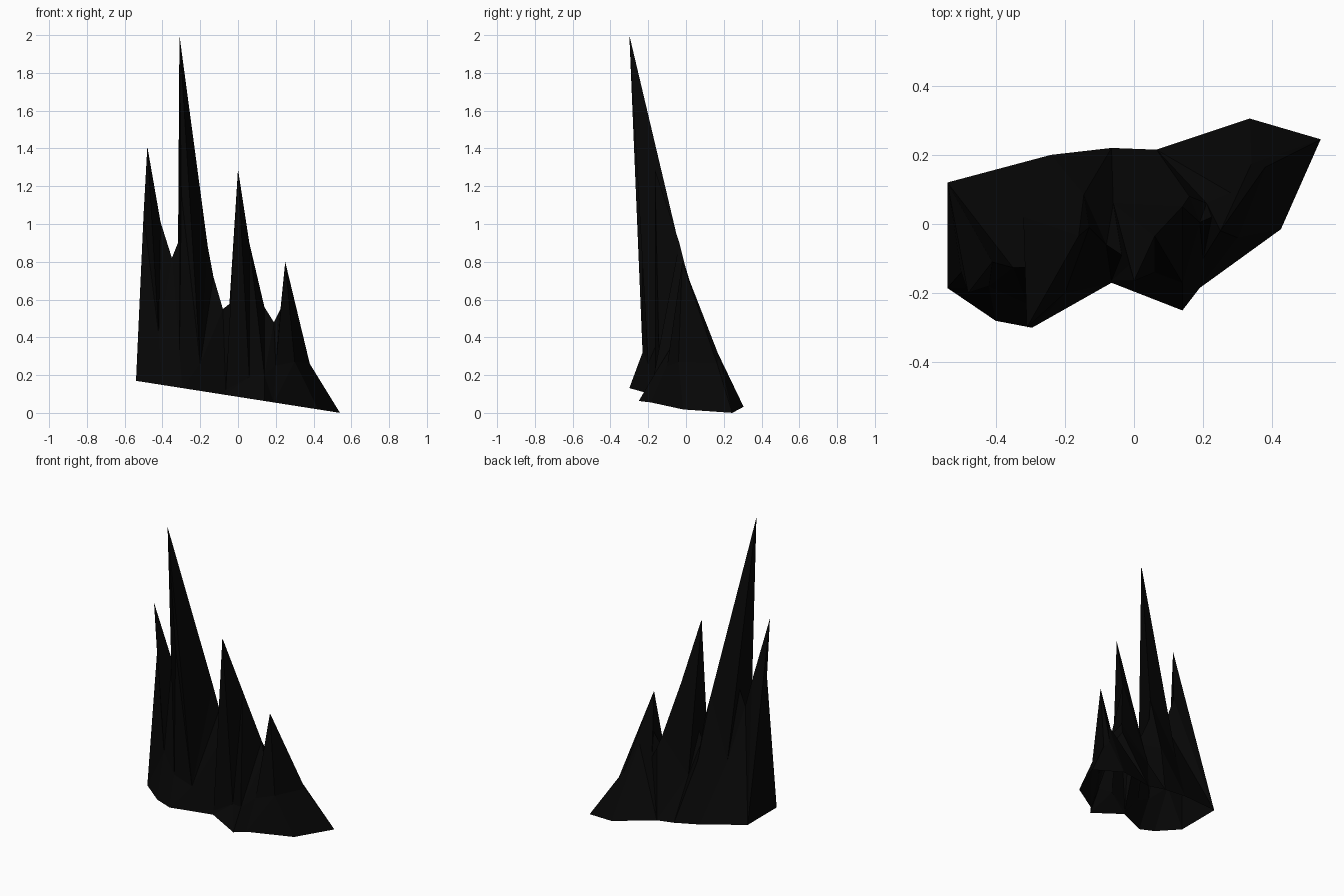
import bpy
import bmesh

cube = bpy.data.objects.get("Cube")
if cube:
    bpy.data.objects.remove(cube, do_unlink=True)

# Near-black stone
stone = bpy.data.materials.new("black_stone")
stone.use_nodes = True
stone_colour = (0.002, 0.002, 0.002, 1)
stone.diffuse_color = stone_colour
shader = next(n for n in stone.node_tree.nodes if n.type == 'BSDF_PRINCIPLED')
shader.inputs["Base Color"].default_value = stone_colour


def ground(*outline):
    """Place outline points on the sloping foot of the rock."""
    return [(x, y, 0.085 - 0.157 * x) for x, y in outline]


def facet_strip(bm, lower, upper):
    """Fill between two rows of points with triangles, working along x."""
    a = [bm.verts.new(p) for p in lower]
    b = [bm.verts.new(p) for p in upper]
    i = j = 0
    while i < len(a) - 1 or j < len(b) - 1:
        if j == len(b) - 1 or (i < len(a) - 1 and lower[i + 1][0] <= upper[j + 1][0]):
            bm.faces.new((a[i], a[i + 1], b[j]))
            i += 1
        else:
            bm.faces.new((a[i], b[j + 1], b[j]))
            j += 1


# Ends of the rock, where the rows meet
front_end, back_end, tail = ground((-0.54, -0.185), (-0.54, 0.12), (0.54, 0.245))

# Foot along the front
front_foot = [front_end, *ground((-0.4, -0.28), (-0.295, -0.3), (-0.065, -0.17),
                                 (0.14, -0.25), (0.19, -0.185), (0.425, -0.015)), tail]

# Ledge above the flared front foot
ledge_left = [(-0.42, -0.18, 0.42), (-0.31, -0.23, 0.32)]
ledge_right = [(-0.2, -0.2, 0.26), (-0.065, -0.165, 0.12),
               (0.06, -0.14, 0.19), (0.14, -0.17, 0.2), (0.2, -0.1, 0.25),
               (0.3, -0.04, 0.27), tail]
front_ledge = [front_end, *ledge_left, *ledge_right]

# Shoulders below the tips of the two highest spikes
outer_shoulder = (-0.5, -0.14, 1.05)
tall_shoulder = (-0.3, -0.23, 1.16)
shoulders = [front_end, outer_shoulder, *ledge_left, tall_shoulder, *ledge_right]

# Crest: four spikes with saddles between them
outer_spike = [outer_shoulder, (-0.48, -0.2, 1.41), (-0.41, -0.11, 1.01)]
outer_saddle = [(-0.35, -0.126, 0.82), (-0.31, -0.125, 0.92)]
tall_spike = [(-0.31, -0.3, 2), (-0.16, -0.035, 0.88), (-0.13, -0.01, 0.72)]
middle_saddle = [(-0.08, -0.06, 0.55), (-0.035, -0.09, 0.585)]
middle_spike = [(-0.015, -0.12, 0.86), (0, -0.165, 1.29),
                (0.06, -0.035, 0.9), (0.14, 0.05, 0.56)]
inner_saddle = [(0.19, 0.005, 0.48), (0.225, 0.02, 0.55)]
short_spike = [(0.25, -0.02, 0.8), (0.38, 0.165, 0.26)]
crest = [front_end, *outer_spike, *outer_saddle, *tall_spike, *middle_saddle,
         *middle_spike, *inner_saddle, *short_spike, tail]

# Ribs and hollows part way down the back
back_ribs = [back_end, (-0.32, 0.02, 0.5), (-0.145, 0.085, 0.48), (-0.06, 0.06, 0.35),
             (0.16, 0.08, 0.48), (0.21, 0.06, 0.4), (0.28, 0.09, 0.48),
             (0.34, 0.175, 0.3), tail]

# Foot along the back
back_foot = [back_end, *ground((-0.24, 0.2), (-0.065, 0.22), (0.065, 0.215),
                               (0.335, 0.305)), tail]

# Open-bottomed shell made of the strips between neighbouring rows
bm = bmesh.new()
rows = [front_foot, front_ledge, shoulders, crest, back_ribs, back_foot]
for lower, upper in zip(rows, rows[1:]):
    facet_strip(bm, lower, upper)
bmesh.ops.remove_doubles(bm, verts=bm.verts[:], dist=0.001)
bmesh.ops.dissolve_degenerate(bm, edges=bm.edges[:], dist=0.001)

mesh = bpy.data.meshes.new("spiked_rock")
bm.to_mesh(mesh)
bm.free()
mesh.materials.append(stone)
bpy.context.collection.objects.link(bpy.data.objects.new("spiked_rock", mesh))
